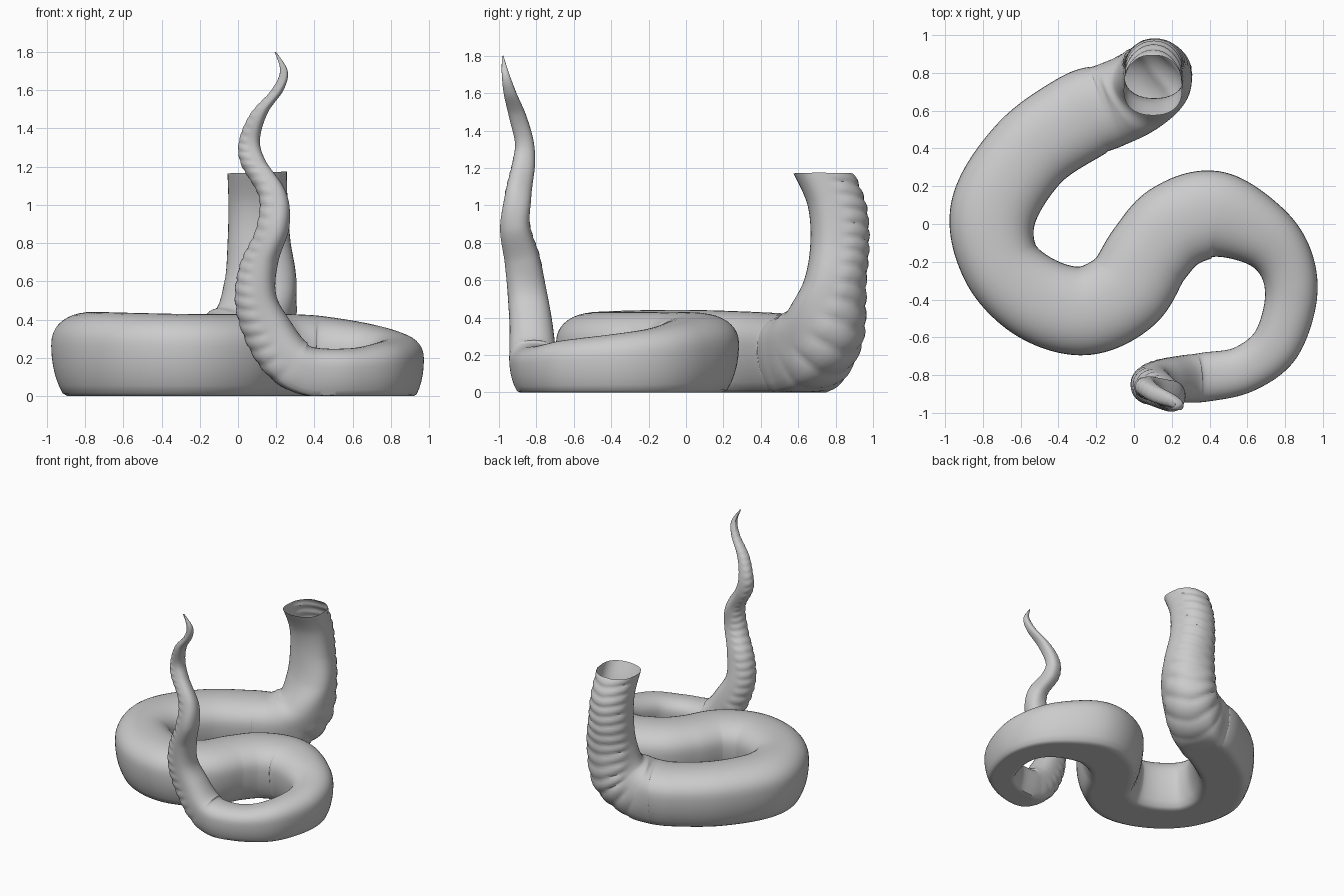
import bpy, bmesh, math
from mathutils import Vector

if "Cube" in bpy.data.objects:
    bpy.data.objects.remove(bpy.data.objects["Cube"])

# Raised neck, top to bottom: x, y, z, half width, depth, back direction xyz, scale strength
neck = [
    (0.10, 0.74, 1.17, .155, .33, 0, -1, 0, 1),
    (0.105, 0.81, 1.00, .155, .32, 0, -1, 0, 1),
    (0.11, 0.825, 0.80, .165, .32, 0, -1, 0, 1),
    (0.12, 0.80, 0.58, .19, .34, -.1, -1, .1, 1),
    (0.09, 0.755, 0.36, .205, .43, -.45, -.75, .5, 1),
    (-0.02, 0.68, 0.245, .22, .46, -.35, -.3, .9, .6),
]
# Coils resting on the ground: x, y, half width, height
coil = [
    (-.15, .62, .225, .43), (-.28, .57, .235, .42), (-.55, .38, .23, .43),
    (-.74, .08, .23, .44), (-.71, -.2, .21, .44), (-.52, -.39, .225, .435),
    (-.27, -.46, .235, .43), (-.05, -.36, .235, .43), (.08, -.16, .23, .43),
    (.22, -.01, .235, .43), (.43, .05, .23, .42), (.67, -.05, .18, .38),
    (.80, -.2, .15, .34), (.83, -.4, .137, .31), (.75, -.64, .13, .28),
    (.58, -.77, .125, .25), (.38, -.81, .13, .26),
]
# Raised tail, bottom to tip: x, y, z, half width, depth, back direction xy
tail = [
    (.25, -.82, .20, .125, .27, .8, 0), (.15, -.83, .35, .115, .26, 1, .05),
    (.09, -.85, .52, .105, .22, 1, .1), (.11, -.87, .70, .095, .20, 1, -.2),
    (.18, -.91, .88, .08, .175, 1, -.2), (.18, -.90, 1.05, .07, .15, 1, .2),
    (.08, -.87, 1.22, .06, .135, 1, .2), (.06, -.865, 1.34, .05, .11, 1, 0),
    (.11, -.90, 1.48, .045, .09, 1, -.2), (.205, -.94, 1.60, .033, .065, 1, -.2),
    (.24, -.965, 1.70, .02, .04, 1, 0), (.195, -.98, 1.80, .004, .008, 1, 0),
]
lean = [.7, .4, .1]
rows = list(neck)
rows += [(x, y, h / 2, w, h, 0, 0, 1, 0) for x, y, w, h in coil]
for i, (x, y, z, w, h, bx, by) in enumerate(tail):
    bz = lean[i] if i < 3 else 0
    rows.append((x, y, z, w, h, bx, by, bz, .7 if i == 0 else 0 if i > 9 else 1))


def spline(rows, steps):
    """Catmull-Rom interpolation of every column."""
    out = []
    n = len(rows)
    for i in range(n - 1):
        a, b, c, d = (rows[max(0, min(n - 1, i + k))] for k in (-1, 0, 1, 2))
        for s in range(steps):
            t = s / steps
            out.append([.5 * (2 * q + (r - p) * t + (2 * p - 5 * q + 4 * r - e) * t * t
                              + (3 * q - p - 3 * r + e) * t ** 3)
                        for p, q, r, e in zip(a, b, c, d)])
    out.append(list(rows[-1]))
    return out


def smooth(t):
    t = max(0, min(1, t))
    return t * t * (3 - 2 * t)


# Sweep the body section, with overlapping belly plates on the raised parts
samples = spline(rows, 14)
SIDES = 40
bm = bmesh.new()
rings = []
phase = 0
for i, r in enumerate(samples):
    c = Vector(r[:3])
    prev = Vector(samples[max(0, i - 1)][:3])
    nxt = Vector(samples[min(len(samples) - 1, i + 1)][:3])
    w, h = r[3], r[4]
    back = Vector(r[5:8]).normalized()
    side = (nxt - prev).cross(back).normalized()
    m = max(0, min(1, r[8]))
    phase += (c - prev).length / (.035 + .13 * h)
    ring = []
    for k in range(SIDES):
        a = 2 * math.pi * k / SIDES
        ca, sa = math.cos(a), math.sin(a)
        u = math.copysign(abs(ca) ** .9, ca) * w
        if sa >= 0:
            v = .1 * h + .4 * h * sa ** .85
        else:
            flat = max(.8 * h * sa, -.6 * h)
            v = .1 * h + flat * (1 - m) + .57 * h * sa * m
            f = (phase + .4 * abs(ca)) % 1
            plate = math.sin(math.pi * (.08 + .84 * f)) ** .6 - .6
            bump = plate * .06 * h * m * smooth((-sa - .25) / .2)
            u += bump * ca
            v += bump * sa
        p = c + side * u + back * v
        p.z = max(p.z, 0)
        ring.append(bm.verts.new(p))
    rings.append(ring)
for a, b in zip(rings, rings[1:]):
    for k in range(SIDES):
        j = (k + 1) % SIDES
        bm.faces.new((a[k], a[j], b[j], b[k]))
bm.faces.new(rings[-1])  # tail tip; the neck stays open
bmesh.ops.recalc_face_normals(bm, faces=bm.faces)

mesh = bpy.data.meshes.new("serpent_body")
bm.to_mesh(mesh)
bm.free()
body = bpy.data.objects.new("serpent_body", mesh)
bpy.context.collection.objects.link(body)
bpy.context.view_layer.objects.active = body
body.select_set(True)
bpy.ops.object.shade_smooth_by_angle(angle=math.radians(40))
